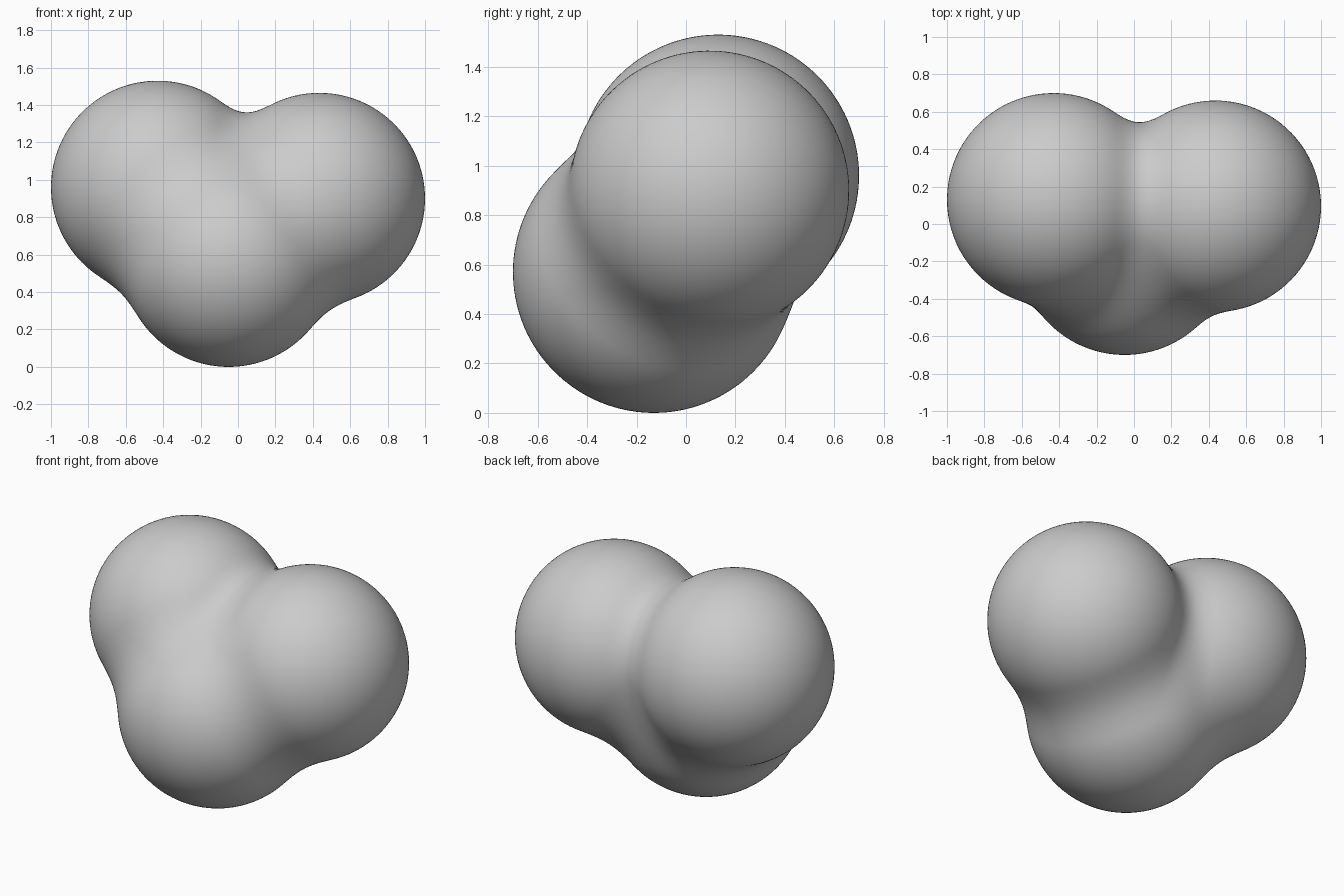
import bpy, bmesh
from mathutils import Vector

if "Cube" in bpy.data.objects:
    bpy.data.objects.remove(bpy.data.objects["Cube"])

# Three soft blobs: centre and radius
BLOBS = [
    (Vector((-0.43, 0.13, 0.96)), 0.57),    # upper left
    (Vector((0.435, 0.095, 0.90)), 0.565),  # upper right
    (Vector((-0.05, -0.13, 0.57)), 0.57),   # lower front
]
BLEND = 0.18
CORE = Vector((-0.02, 0.03, 0.8))           # point inside all blobs


def smooth_min(a, b, k):
    h = max(k - abs(a - b), 0) / k
    return min(a, b) - h * h * k / 4


def field(p):
    d = [(p - c).length - r for c, r in BLOBS]
    return smooth_min(smooth_min(d[0], d[1], BLEND), d[2], BLEND)


def surface_point(direction):
    lo, hi = 0.0, 2.0
    for _ in range(22):
        mid = (lo + hi) / 2
        if field(CORE + direction * mid) < 0:
            lo = mid
        else:
            hi = mid
    return CORE + direction * lo


# Wrap a ball of triangles onto the blended surface
bm = bmesh.new()
bmesh.ops.create_icosphere(bm, subdivisions=6, radius=1)
for v in bm.verts:
    v.co = surface_point(v.co.normalized())
for f in bm.faces:
    f.smooth = True
mesh = bpy.data.meshes.new("blended_blobs")
bm.to_mesh(mesh)
bm.free()
obj = bpy.data.objects.new("blended_blobs", mesh)
bpy.context.collection.objects.link(obj)
